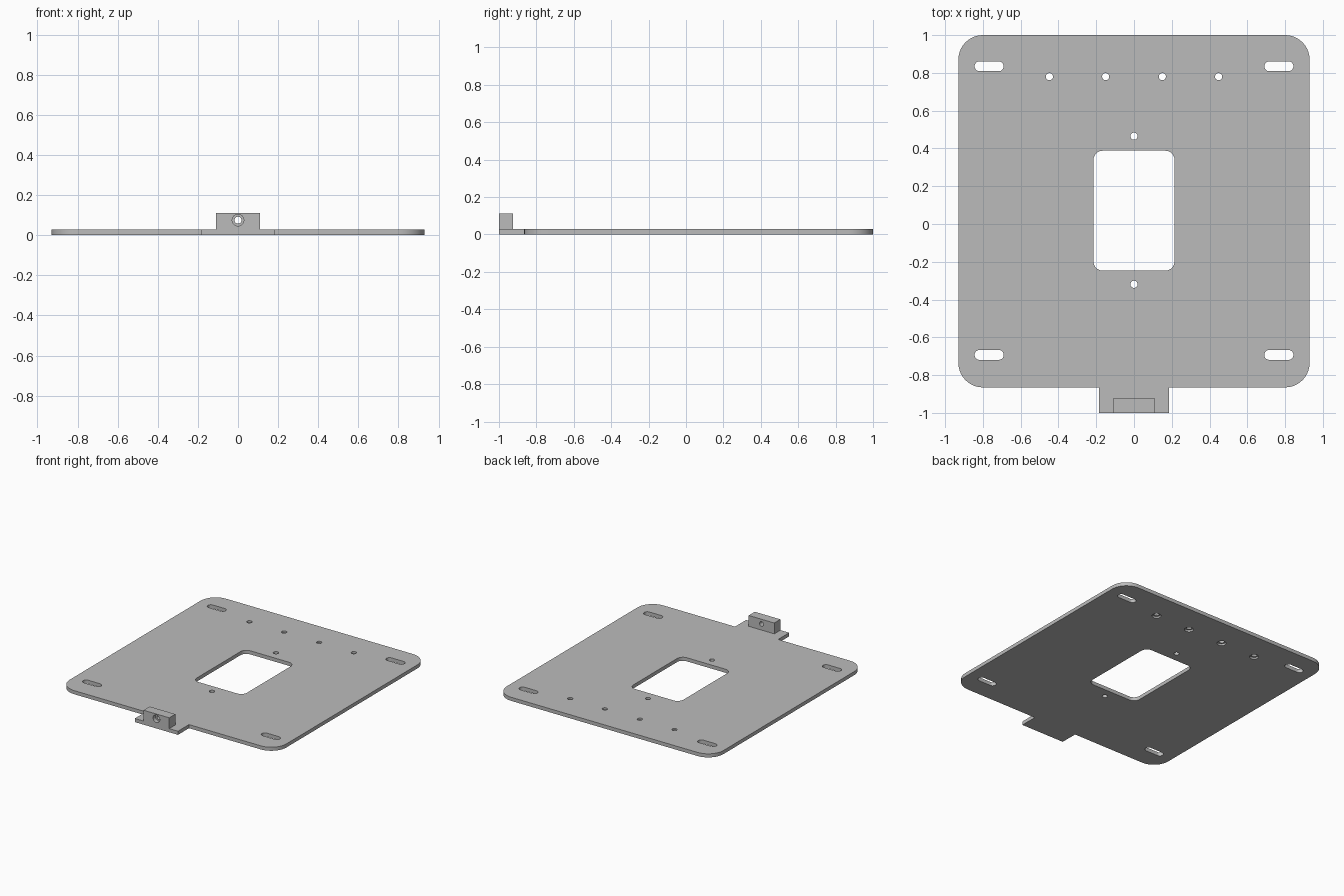
import bpy, bmesh
from math import cos, sin, pi, radians
from mathutils import Matrix

if "Cube" in bpy.data.objects:
    bpy.data.objects.remove(bpy.data.objects["Cube"], do_unlink=True)

steel = bpy.data.materials.new("plain grey metal")
steel.use_nodes = True
GREY = (0.5, 0.5, 0.5, 1)
steel.diffuse_color = GREY
steel.node_tree.nodes["Principled BSDF"].inputs["Base Color"].default_value = GREY

THICK = 0.028
FRONT, EDGE = -1.0, -0.865


def rounded(x0, x1, y0, y1, r, steps=10):
    """Outline of a rectangle with round corners, anticlockwise."""
    corners = [(x1 - r, y1 - r), (x0 + r, y1 - r), (x0 + r, y0 + r), (x1 - r, y0 + r)]
    return [(cx + r * cos((q + i / steps) * pi / 2), cy + r * sin((q + i / steps) * pi / 2))
            for q, (cx, cy) in enumerate(corners) for i in range(steps + 1)]


def circle(x, y, r, n=32):
    return [(x + r * cos(2 * pi * i / n), y + r * sin(2 * pi * i / n)) for i in range(n)]


def prism(name, outlines, z0, z1):
    """Extrude closed outlines from z0 to z1."""
    bm = bmesh.new()
    for pts in outlines:
        face = bm.faces.new([bm.verts.new((x, y, z0)) for x, y in pts])
        top = bmesh.ops.extrude_face_region(bm, geom=[face])["geom"]
        bmesh.ops.translate(bm, vec=(0, 0, z1 - z0),
                            verts=[g for g in top if isinstance(g, bmesh.types.BMVert)])
    bmesh.ops.remove_doubles(bm, verts=bm.verts, dist=1e-5)
    bmesh.ops.recalc_face_normals(bm, faces=bm.faces)
    mesh = bpy.data.meshes.new(name)
    bm.to_mesh(mesh)
    bm.free()
    mesh.materials.append(steel)
    obj = bpy.data.objects.new(name, mesh)
    bpy.context.collection.objects.link(obj)
    return obj


def cut(obj, cutter):
    """Subtract the cutter, apply, then remove it."""
    mod = obj.modifiers.new("cut", "BOOLEAN")
    mod.operation, mod.solver, mod.object = "DIFFERENCE", "EXACT", cutter
    bpy.context.view_layer.objects.active = obj
    bpy.ops.object.modifier_apply(modifier=mod.name)
    bpy.data.objects.remove(cutter, do_unlink=True)


# Base plate: the front tab is part of the same outline
body = rounded(-0.93, 0.93, EDGE, 1.0, 0.13)
half = len(body) * 3 // 4
tab = [(-0.185, EDGE), (-0.185, FRONT), (0.185, FRONT), (0.185, EDGE)]
plate = prism("base_plate", [body[:half] + tab + body[half:]], 0, THICK)

# Openings through the plate: window, corner slots and screw holes
row = [(x, 0.78) for x in (-0.448, -0.15, 0.15, 0.448)]
openings = [rounded(-0.215, 0.215, -0.247, 0.388, 0.05)]
openings += [rounded(s * 0.767 - 0.077, s * 0.767 + 0.077, y - 0.026, y + 0.026, 0.0259)
             for s in (-1, 1) for y in (0.835, -0.693)]
openings += [circle(x, y, 0.019) for x, y in row + [(0, 0.465), (0, -0.319)]]
cut(plate, prism("openings", openings, -0.1, 0.1))

# Wider recesses under the rear row of holes
cut(plate, prism("recesses", [circle(x, y, 0.032) for x, y in row], -0.1, THICK / 2))

# Upright block on the tab, with a stepped hole from front to back
block = prism("stop_block", [[(-0.11, FRONT), (0.11, FRONT), (0.11, -0.925), (-0.11, -0.925)]],
              THICK, 0.112)
for radius, depth in ((0.0175, 0.2), (0.029, 0.03)):
    bore = prism("bore", [circle(0, 0, radius)], -0.1, depth)
    bore.data.transform(Matrix.Translation((0, FRONT, 0.075)) @ Matrix.Rotation(-pi / 2, 4, "X"))
    cut(block, bore)

# Smooth the round walls, keep the edges sharp
for obj in (plate, block):
    bpy.ops.object.select_all(action="DESELECT")
    obj.select_set(True)
    bpy.context.view_layer.objects.active = obj
    bpy.ops.object.shade_smooth_by_angle(angle=radians(30))
